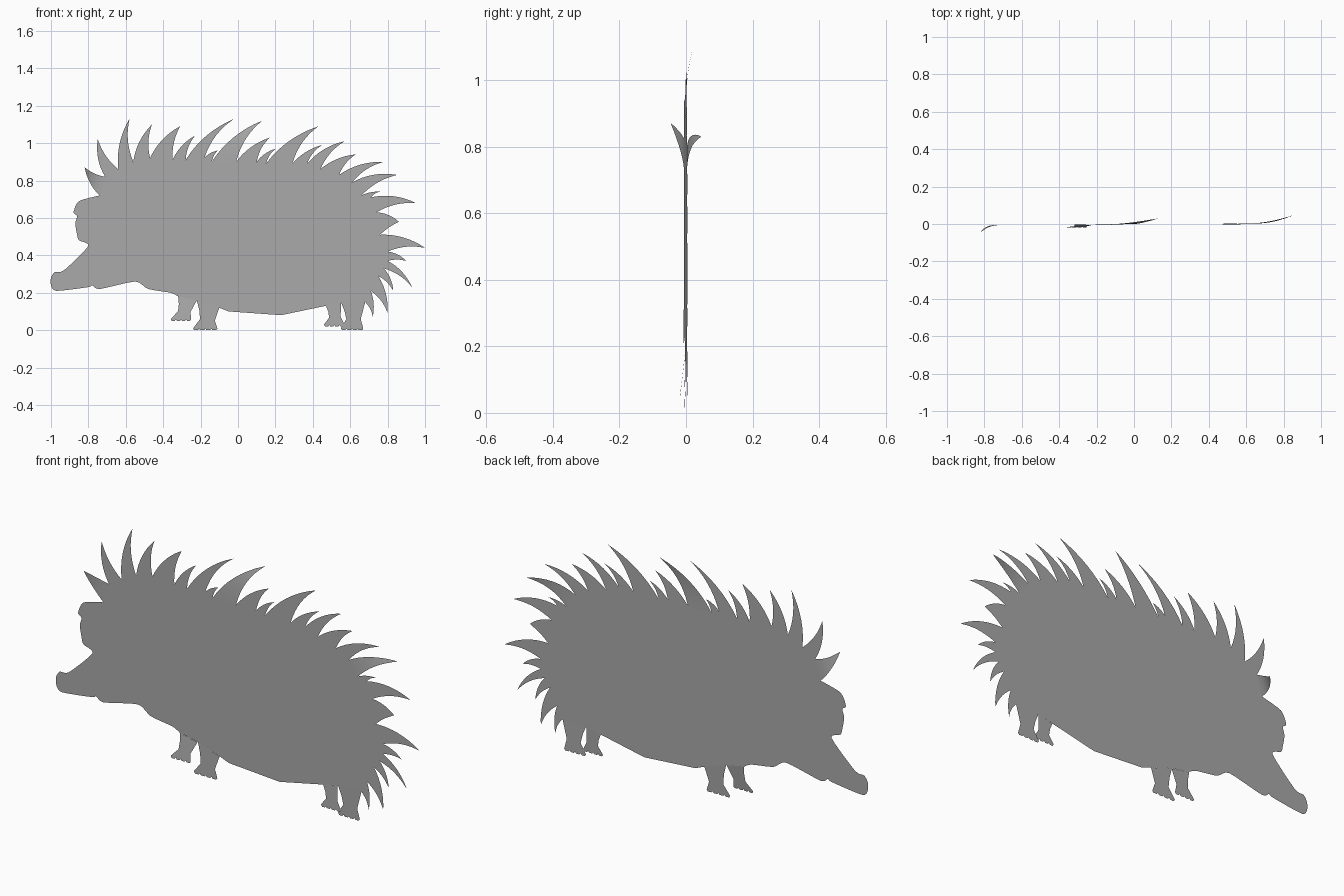
import bpy
import bmesh
from mathutils import Vector

old = bpy.data.objects.get("Cube")
if old:
    bpy.data.objects.remove(old, do_unlink=True)

# One plain grey for the whole cut-out
grey = bpy.data.materials.new("plain_grey")
grey.use_nodes = True
colour = (0.4, 0.4, 0.4, 1)
grey.diffuse_color = colour
grey.node_tree.nodes["Principled BSDF"].inputs["Base Color"].default_value = colour

UNIT = 0.01  # profiles are given in hundredths


def sheet_depth(x):
    """The sheet leans very slightly back towards the tail."""
    return 0.006 * x - 0.001


def add_sheet(name, faces):
    """Make a thin flat object from lists of (x, z, depth offset) corners."""
    bm = bmesh.new()
    for corners in faces:
        verts = []
        for x, z, depth in corners:
            x, z = x * UNIT, z * UNIT
            verts.append(bm.verts.new((x, sheet_depth(x) + depth, z)))
        bm.faces.new(verts)
    bmesh.ops.remove_doubles(bm, verts=bm.verts, dist=0.00001)
    bmesh.ops.triangulate(bm, faces=bm.faces)
    bm.normal_update()
    for face in bm.faces:
        if face.normal.y > 0:
            face.normal_flip()
        face.smooth = True
    mesh = bpy.data.meshes.new(name)
    bm.to_mesh(mesh)
    bm.free()
    mesh.materials.append(grey)
    obj = bpy.data.objects.new(name, mesh)
    bpy.context.collection.objects.link(obj)
    return obj


def smooth_path(points, steps=4):
    """Round a path through its points with a spline."""
    pts = [Vector(p) for p in points]
    pts = [pts[0]] + pts + [pts[-1]]
    path = []
    for i in range(1, len(pts) - 2):
        before, start, end, after = pts[i - 1:i + 3]
        for s in range(steps):
            t = s / steps
            tangent_in = (end - before) * 0.35
            tangent_out = (after - start) * 0.35
            path.append(start * (2 * t**3 - 3 * t**2 + 1)
                        + tangent_in * (t**3 - 2 * t**2 + t)
                        + end * (3 * t**2 - 2 * t**3)
                        + tangent_out * (t**3 - t**2))
    return path + [pts[-1]]


def add_spine(name, base_a, base_b, tip, depth, steps=8):
    """A tapering quill that sweeps backwards from its base edge to its tip."""
    a, b, tip = Vector(base_a), Vector(base_b), Vector(tip)
    root, half = (a + b) / 2, (b - a) / 2
    along = tip - root
    control = root + along * 0.5 + Vector((-along.y, along.x)) * 0.17
    rows = []
    for i in range(steps + 1):
        t = i / steps
        centre = root * (1 - t)**2 + control * 2 * t * (1 - t) + tip * t * t
        width = half * (1 - t)**0.85
        rows.append((centre - width, centre + width, depth * t * t))
    faces = []
    for (l0, r0, d0), (l1, r1, d1) in zip(rows, rows[1:]):
        quad = [(*l0, d0), (*r0, d0), (*r1, d1), (*l1, d1)]
        faces.append(quad[:3] if (r1 - l1).length < 0.001 else quad)
    add_sheet(name, faces)


def add_leg(name, top_l, top_r, foot_l, foot_r, sole, depth, toes=4):
    """A short leg with a narrow ankle and a scalloped, toed foot."""
    top_l, top_r = Vector(top_l), Vector(top_r)
    heel, toe = Vector((foot_l, sole + 1)), Vector((foot_r, sole + 1))
    ankle_l, ankle_r = top_l.lerp(heel, 0.65), top_r.lerp(toe, 0.65)
    ankle_l, ankle_r = ankle_l.lerp(ankle_r, 0.24), ankle_r.lerp(ankle_l, 0.14)
    outline = [top_l, top_l.lerp(ankle_l, 0.5) + Vector((0.4, 0)), ankle_l, heel]
    step = (foot_r - foot_l) / toes
    for i in range(toes):
        for part, rise in ((0.2, 0), (0.8, 0), (1, 0.8)):
            outline.append(Vector((foot_l + step * (i + part), sole + rise)))
    outline += [ankle_r, top_r.lerp(ankle_r, 0.5), top_r]
    height = max(top_l.y, top_r.y) - sole
    add_sheet(name, [[(p.x, p.y, depth * (1 - (p.y - sole) / height))
                      for p in outline]])


# Dips between the quills, from the brow over the back to the rump
valleys = [(-74, 72), (-71, 82), (-64, 86), (-56, 90), (-47, 92), (-35, 91),
           (-28, 91), (-18, 92), (-14, 90), (-1, 90), (10, 90), (15, 89),
           (29, 89), (37, 89), (44, 86), (54, 83), (61, 79), (66, 72),
           (71, 71), (74, 63), (76, 51), (80, 42), (80, 37), (78, 33),
           (75, 29), (71, 21), (68, 15)]

# Quill tips, one between each pair of dips
tips = [(-82, 87), (-75, 102), (-58, 113), (-46, 110), (-31, 109), (-23, 104),
        (-2, 113), (-11, 96), (13, 112), (17, 103), (20, 97), (43, 109),
        (45, 99), (57, 101), (63, 94), (78, 90), (85, 83), (76, 74),
        (95, 68), (86, 58), (100, 44), (90, 37), (93, 23), (83, 21),
        (80, 9), (72, 7)]

# A few quills curl out of the sheet
curl = {0: -0.04, 8: 0.03, 16: 0.042}

# Body: back, belly and rounded head and snout
belly = [(55, 15), (47, 13), (23, 8), (-5, 10), (-10, 12), (-22, 16)]
head = [(-32, 18), (-36, 20), (-48, 22), (-55, 26), (-74, 22), (-78, 24),
        (-80, 23), (-97, 21), (-100, 24), (-100, 28), (-98, 31), (-93, 32),
        (-80, 45), (-85, 48), (-86, 51), (-87, 57), (-86, 61), (-88, 63),
        (-85, 69), (-74, 72)]
outline = valleys + belly + smooth_path(head)[:-1]
add_sheet("body", [[(x, z, 0) for x, z in outline]])

# Quills
for i, tip in enumerate(tips):
    add_spine(f"spine_{i + 1}", valleys[i], valleys[i + 1], tip, curl.get(i, 0))

# Legs
add_leg("front_leg_far", (-32, 18), (-22, 16), -36, -25, 5, -0.015)
add_leg("front_leg_near", (-22, 16), (-10, 12), -24, -11, 0, -0.004)
add_leg("hind_leg_far", (47, 13), (55, 15), 46, 57, 2, -0.004)
add_leg("hind_leg_near", (55, 15), (68, 15), 55, 67, 0, 0.002)
